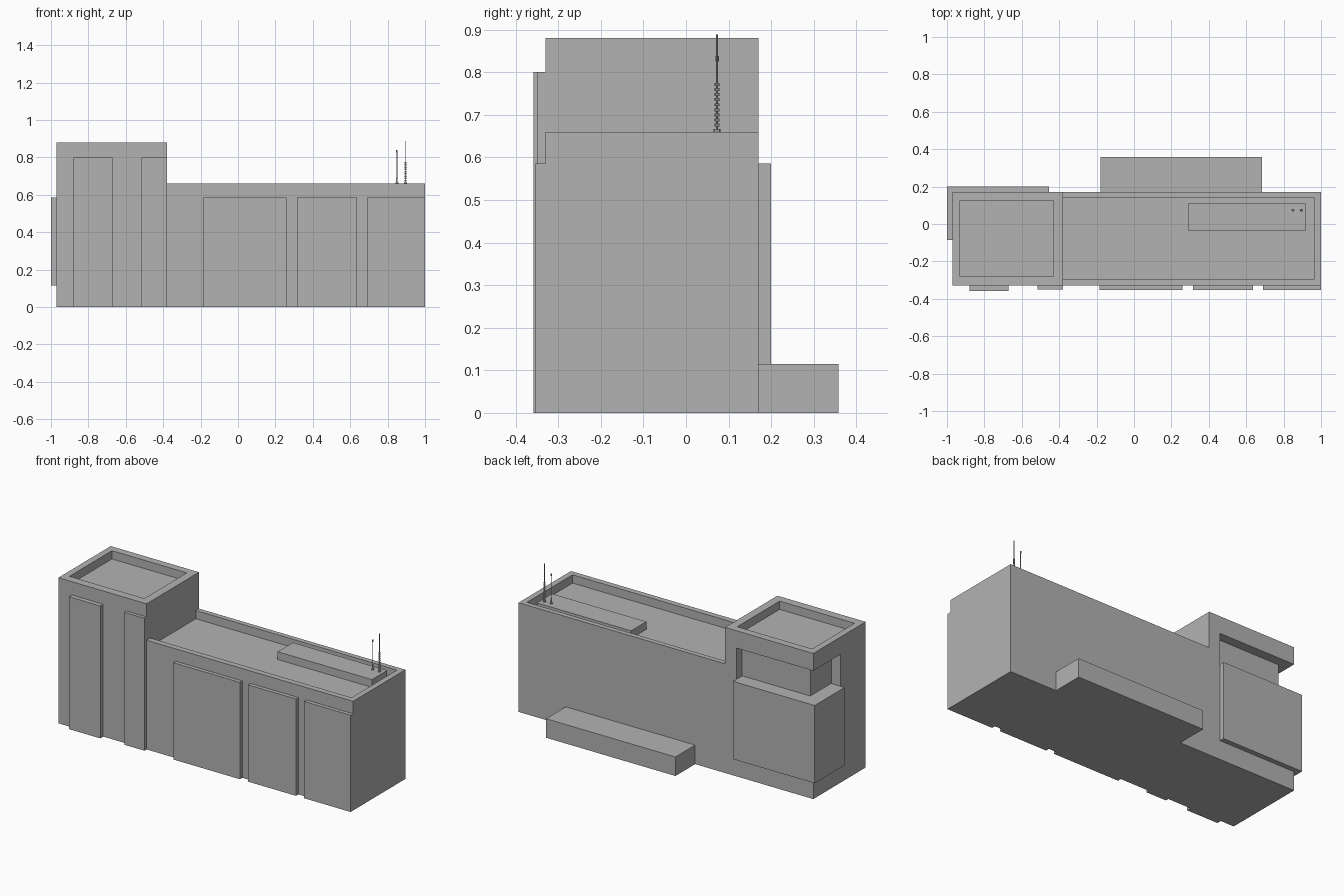
import bpy
import math

cube = bpy.data.objects.get("Cube")
if cube:
    bpy.data.objects.remove(cube, do_unlink=True)


def make_material(name, value):
    mat = bpy.data.materials.new(name)
    mat.use_nodes = True
    colour = (value, value, value, 1)
    mat.diffuse_color = colour
    mat.node_tree.nodes["Principled BSDF"].inputs["Base Color"].default_value = colour
    return mat


GREY = make_material("light grey", 0.45)


def box(name, x, y, z):
    """Box from its (low, high) range on each axis."""
    spans = (x, y, z)
    bpy.ops.mesh.primitive_cube_add(size=1, location=[(a + b) / 2 for a, b in spans])
    obj = bpy.context.object
    obj.name = name
    obj.scale = [b - a for a, b in spans]
    bpy.ops.object.transform_apply(location=False, rotation=False, scale=True)
    obj.data.materials.append(GREY)
    return obj


def cut(target, x, y, z):
    """Remove a box-shaped volume from the target."""
    cutter = box("cutter", x, y, z)
    cutter.hide_render = True
    mod = target.modifiers.new("recess", "BOOLEAN")
    mod.operation = "DIFFERENCE"
    mod.solver = "EXACT"
    mod.object = cutter
    bpy.context.view_layer.objects.active = target
    bpy.ops.object.modifier_apply(modifier=mod.name)
    bpy.data.objects.remove(cutter, do_unlink=True)


def rod(name, x, y, radius, z0, z1, sides=8):
    bpy.ops.mesh.primitive_cylinder_add(vertices=sides, radius=radius, depth=z1 - z0,
                                        location=(x, y, (z0 + z1) / 2))
    obj = bpy.context.object
    obj.name = name
    obj.data.materials.append(GREY)
    return obj


FRONT, BACK = -0.33, 0.17

# Long wing with a sunken roof behind a parapet
wing = box("main_wing", (-0.38, 1.0), (FRONT, BACK), (0, 0.66))
cut(wing, (-0.4, 0.965), (-0.295, 0.14), (0.61, 0.8))

# Tower with a sunken roof and an open corner
tower = box("tower", (-0.97, -0.38), (FRONT, BACK), (0, 0.88))
cut(tower, (-0.93, -0.43), (-0.28, 0.125), (0.83, 1.0))
cut(tower, (-1.1, -0.455), (-0.09, 0.3), (0.58, 0.775))
box("corner_core", (-0.91, -0.45), (-0.1, 0.113), (0.57, 0.785))
box("corner_block", (-1.0, -0.455), (-0.085, 0.2), (0.115, 0.585))

# Raised front panels
panels = [
    (-0.88, -0.67, 0.8, -0.358), (-0.515, -0.38, 0.8, -0.35),
    (-0.185, 0.26, 0.585, -0.353), (0.315, 0.635, 0.585, -0.353),
    (0.69, 1.0, 0.585, -0.353),
]
for i, (x0, x1, top, y) in enumerate(panels):
    box(f"front_panel_{i + 1}", (x0, x1), (y, FRONT + 0.005), (0, top))

# Low annex at the back and plant room on the roof
box("rear_annex", (-0.18, 0.685), (BACK - 0.01, 0.358), (0, 0.115))
box("roof_plant_room", (0.29, 0.92), (-0.035, 0.11), (0.6, 0.657))

# Roof antennas: foot, slim mast and ringed lower section
for name, x, top, ring_top, ring_radius in (
        ("short_antenna", 0.85, 0.835, 0.69, 0.004),
        ("tall_antenna", 0.895, 0.888, 0.775, 0.006)):
    y = 0.073
    rod(name + "_foot", x, y, 0.008, 0.65, 0.666)
    rod(name + "_mast", x, y, 0.002, 0.65, top, 6)
    count = math.ceil((ring_top - 0.67) / 0.012)
    for i in range(count):
        z = 0.672 + i * 0.012
        rod(f"{name}_ring_{i + 1}", x, y, ring_radius, z, z + 0.007)
rod("short_antenna_tip", 0.85, 0.073, 0.004, 0.825, 0.838)
